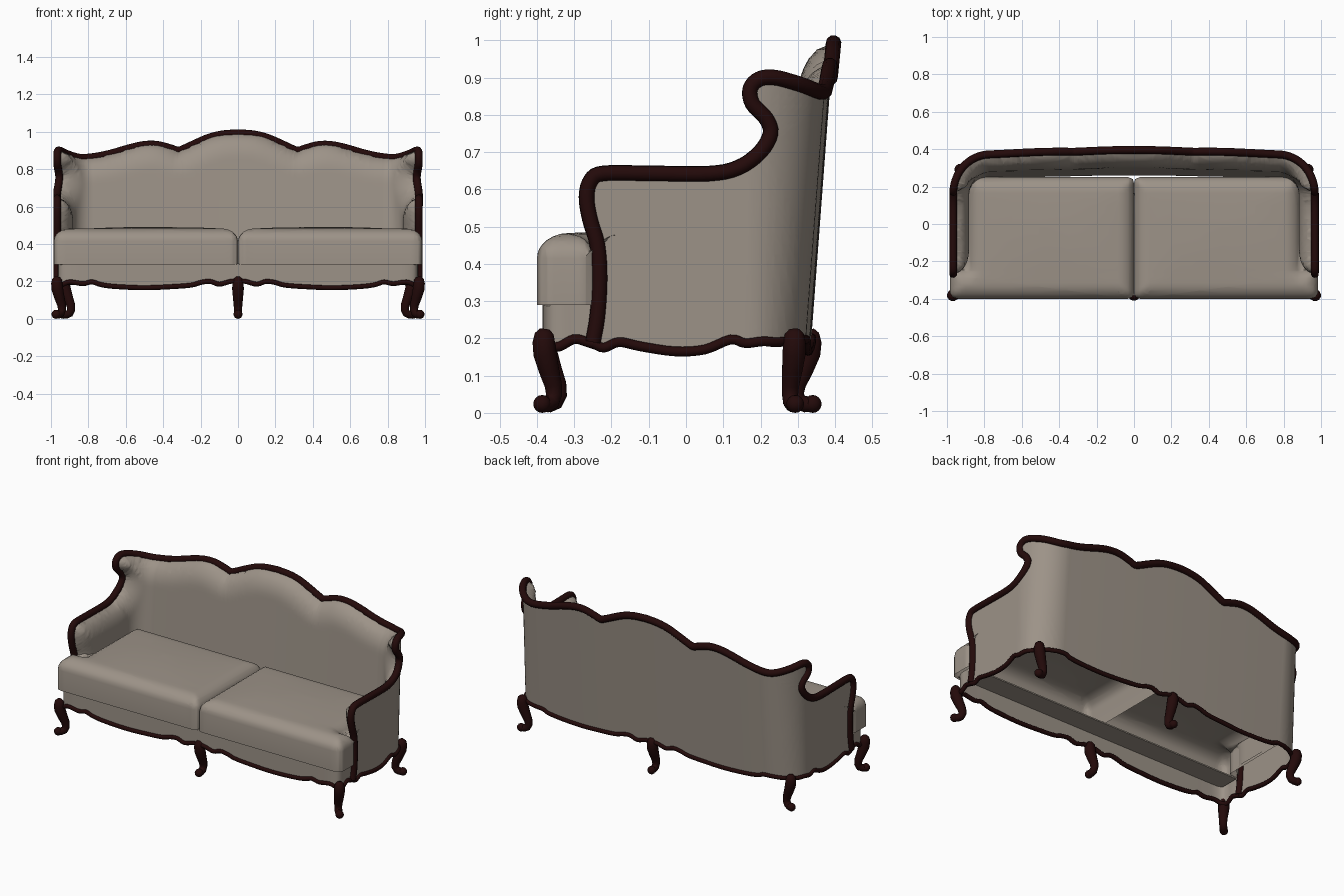
import bpy, bmesh, math
from mathutils import Vector

if "Cube" in bpy.data.objects:
    bpy.data.objects.remove(bpy.data.objects["Cube"])


def material(name, rgb):
    m = bpy.data.materials.new(name)
    m.diffuse_color = (*rgb, 1)
    m.use_nodes = True
    m.node_tree.nodes["Principled BSDF"].inputs["Base Color"].default_value = m.diffuse_color
    return m


FABRIC = material("grey beige fabric", (0.335, 0.29, 0.245))
WOOD = material("dark mahogany", (0.017, 0.003, 0.003))


def finish(name, bm, mat, angle=50, mirror=False):
    bmesh.ops.recalc_face_normals(bm, faces=bm.faces[:])
    me = bpy.data.meshes.new(name)
    bm.to_mesh(me)
    bm.free()
    me.materials.append(mat)
    me.polygons.foreach_set("use_smooth", [True] * len(me.polygons))
    me.set_sharp_from_angle(angle=math.radians(angle))
    ob = bpy.data.objects.new(name, me)
    bpy.context.collection.objects.link(ob)
    if mirror:
        ob.modifiers.new("mirror", 'MIRROR').merge_threshold = 0.001
    return ob


def smooth(pts, n=4):
    """Catmull-Rom curve through the points."""
    p = [Vector(q) for q in pts]
    p = [2 * p[0] - p[1]] + p + [2 * p[-1] - p[-2]]
    out = []
    for i in range(1, len(p) - 2):
        a, b, c, d = p[i - 1:i + 3]
        for k in range(n):
            t = k / n
            out.append(0.5 * (2 * b + (c - a) * t + (2 * a - 5 * b + 4 * c - d) * t * t
                              + (3 * b - a - 3 * c + d) * t ** 3))
    return out + [p[-2]]


def tube(name, pts, radii, sides=10):
    bm = bmesh.new()
    rings, nrm = [], None
    for i, p in enumerate(pts):
        t = (pts[min(i + 1, len(pts) - 1)] - pts[max(i - 1, 0)]).normalized()
        nrm = t.orthogonal() if nrm is None else nrm - t * nrm.dot(t)
        nrm.normalize()
        b = t.cross(nrm)
        angs = [2 * math.pi * k / sides for k in range(sides)]
        rings.append([bm.verts.new(p + radii[i] * (nrm * math.cos(a) + b * math.sin(a))) for a in angs])
    for r, q in zip(rings, rings[1:]):
        for k in range(sides):
            j = (k + 1) % sides
            bm.faces.new((r[k], r[j], q[j], q[k]))
    bm.faces.new(rings[0])
    bm.faces.new(rings[-1])
    return finish(name, bm, WOOD)


def both_sides(half):
    """Complete a half path that ends on x = 0."""
    return half + [Vector((-p.x, p.y, p.z)) for p in half[-2::-1]]


def dist(p, lines):
    best = 9
    for line in lines:
        for a, b in zip(line, line[1:]):
            ab = b - a
            t = max(0, min(1, (p - a).dot(ab) / max(ab.length_squared, 1e-12)))
            best = min(best, (p - a - ab * t).length)
    return best


def dome(d, r):
    return math.sqrt(max(0, 1 - (1 - min(d / r, 1)) ** 2))


def padded(lines, cuts_u, cuts_v, side_a, side_b, b_from):
    """Fill a flat outline, cut it into a grid, map it to two sheets joined along the outline.
    The second sheet only gets faces above the height b_from of the outline."""
    poly = [p for line in lines for p in line]
    if (poly[0] - poly[-1]).length < 1e-6:
        poly.pop()
    bm = bmesh.new()
    bm.faces.new([bm.verts.new((p.x, p.y, 0)) for p in poly])
    bmesh.ops.triangulate(bm, faces=bm.faces[:])
    for cuts, no in ((cuts_u, (1, 0, 0)), (cuts_v, (0, 1, 0))):
        for c in cuts:
            bmesh.ops.bisect_plane(bm, geom=bm.verts[:] + bm.edges[:] + bm.faces[:], dist=1e-5,
                                   plane_co=Vector(no) * c, plane_no=no)
    bm.verts.index_update()
    uv = [v.co.xy for v in bm.verts]
    ds = [dist(p, lines) for p in uv]
    out = bmesh.new()
    A = [out.verts.new(side_a(p.x, p.y, d)) for p, d in zip(uv, ds)]
    B = [out.verts.new(side_b(p.x, p.y, d)) for p, d in zip(uv, ds)]
    for f in bm.faces:
        idx = [v.index for v in f.verts]
        out.faces.new([A[i] for i in idx])
        if f.calc_center_median().y > b_from:
            out.faces.new([B[i] for i in reversed(idx)])
    for e in bm.edges:
        i, j = (v.index for v in e.verts)
        if e.is_boundary and dist((uv[i] + uv[j]) / 2, lines) < 1e-3:
            out.faces.new((A[i], A[j], B[j], B[i]))
    bm.free()
    bmesh.ops.remove_doubles(out, verts=out.verts[:], dist=1e-4)
    bmesh.ops.delete(out, geom=[v for v in out.verts if not v.link_faces], context='VERTS')
    return out


# Plan of the wrapped shell: straight arm, elliptical corner, gently bowed back
SX, Y0, EA, EB, CL, S_END = 0.967, 0.16, 0.197, 0.215, 0.32, 1.25


def shell_point(s, z, t=0.0):
    if s < Y0:
        return Vector((SX - t, s, z))
    if s < Y0 + CL:
        a = (s - Y0) / CL * math.pi / 2
        n = Vector((math.cos(a) / EA, math.sin(a) / EB)).normalized()
        x, y, w = SX - EA + EA * math.cos(a), Y0 + EB * math.sin(a), math.sin(a)
    else:
        x, n, w = S_END - s, Vector((0, 1)), 1
        y = Y0 + EB + 0.014 * (1 - (x / (SX - EA)) ** 2)
    return Vector((x - n.x * t, y - n.y * t + w * 0.075 * (z - 0.9), z))


# Outline of the shell (distance along plan, height) for one half
top = [(-.25, .19), (-.238, .26), (-.232, .36), (-.238, .45), (-.258, .52), (-.267, .58), (-.255, .625),
       (-.22, .643), (-.1, .643), (.06, .642), (.14, .658), (.2, .7), (.228, .75), (.215, .79), (.178, .83),
       (.172, .87), (.195, .896), (.235, .9), (.3, .885), (.4, .862)]
back_top = [(.77, .866), (.68, .884), (.58, .913), (.5, .93), (.43, .93), (.36, .912), (.32, .9),
            (.28, .914), (.22, .942), (.15, .971), (.08, .987), (0, .993)]
front_wave = [(0, .2), (.04, .2), (.1, .185), (.15, .2), (.2, .194), (.25, .18), (.35, .172), (.5, .166),
              (.65, .172), (.73, .182), (.78, .197), (.83, .188)]
side_wave = [(.28, .19), (.22, .192), (.16, .187), (.12, .197), (.05, .17), (-.03, .165), (-.12, .178),
             (-.18, .19), (-.22, .175), (-.25, .187)]
top_line = smooth(top + [(S_END - x, z) for x, z in back_top], 4)
low_line = smooth([(S_END - x, z) for x, z in front_wave[:-1]] + side_wave, 4)

# Upholstered arms and back, the inner padding ending under the cushions
bm = padded([top_line, low_line],
            [-0.25 + 0.025 * i for i in range(60)], [0.2 + 0.025 * i for i in range(32)],
            lambda s, z, d: shell_point(s, z),
            lambda s, z, d: shell_point(s, z, 0.086 * dome(d, 0.13)), 0.3)
finish("arms_and_back", bm, FABRIC, 60, True)

# Carved wooden rail along arms and back, and the lower trim
rail = both_sides([shell_point(p.x, p.y) for p in top_line])
tube("top_rail", rail, [0.021] * len(rail))
trim = both_sides([shell_point(p.x, p.y) for p in reversed(low_line)])
tube("side_and_back_trim", trim, [0.013] * len(trim), 8)

# Front apron with wavy lower trim
half = smooth([(.965, -.235, .18), (.962, -.265, .19), (.96, -.3, .198), (.96, -.34, .178), (.945, -.37, .18),
               (.9, -.383, .197)] + [(x, -.385, z) for x, z in reversed(front_wave)], 4)
apron_path = both_sides(half)
tube("front_trim", apron_path, [0.013] * len(apron_path), 8)
bm = bmesh.new()
cols = [(bm.verts.new(p), bm.verts.new((p.x, p.y, 0.297))) for p in apron_path]
for (a, b), (c, d) in zip(cols, cols[1:]):
    bm.faces.new((a, b, d, c))
finish("front_apron", bm, FABRIC)

# Narrow seat board closing the top of the apron
bm = bmesh.new()
bmesh.ops.create_cube(bm, size=1)
for v in bm.verts:
    v.co = (v.co.x * 1.9, -0.316 + v.co.y * 0.13, 0.291 + v.co.z * 0.008)
finish("seat_board", bm, FABRIC, 30)

# Two T-shaped seat cushions, hollow below
plan = [(.001, -.37), (.008, -.39), (.032, -.4), (.94, -.4), (.97, -.392), (.984, -.37), (.985, -.27),
        (.975, -.25), (.95, -.244), (.9, -.242), (.89, -.235), (.885, .2), (.87, .235), (.83, .25),
        (.03, .25), (.006, .24), (.001, .22), (.001, -.37)]
plan = [Vector(p) for p in plan]
steps = (.004, .012, .025, .045, .065, .085)
cu = [.001 + s for s in steps] + [.885 - s for s in steps] + [.985 - s for s in steps] + [.2, .35, .5, .65]
cv = [-.4 + s for s in steps] + [-.243 - s for s in steps[:4]] + [.25 - s for s in steps] + [-.2, -.1, 0, .1]
for side, label in ((1, "right"), (-1, "left")):
    bm = padded([plan], cu, cv,
                lambda x, y, d: Vector((side * x, y, .415 + .064 * dome(d, .08) + .011 * min(d / .25, 1))),
                lambda x, y, d: Vector((side * x, y, .29)), 9)
    finish("seat_cushion_" + label, bm, FABRIC, 60)

# Cabriole legs with scroll feet: (outward offset, height, radius)
leg_shape = [(0, .224, .014), (.002, .212, .026), (.004, .19, .031), (0, .16, .032), (-.016, .115, .028),
             (-.032, .075, .024), (-.035, .048, .022), (-.026, .03, .022), (-.008, .023, .022), (.006, .022, .02)]


def leg(name, x, y, dx, dy):
    out = Vector((dx, dy, 0)).normalized()
    pts = [Vector((x, y, z)) + out * o for o, z, r in leg_shape]
    tube(name, pts, [r for o, z, r in leg_shape], 12)
    foot = bmesh.new()
    bmesh.ops.create_uvsphere(foot, u_segments=12, v_segments=8, radius=0.024)
    bmesh.ops.translate(foot, verts=foot.verts[:], vec=Vector((x, y, 0.024)) + out * 0.01)
    finish(name + "_scroll", foot, WOOD)


for sx, label in ((1, "right"), (-1, "left")):
    leg("front_leg_" + label, sx * .966, -.379, sx, -1)
    leg("back_leg_" + label, sx * .925, .29, sx * .95, .3)
leg("front_leg_middle", 0, -.376, 0, -1)
leg("back_leg_middle", 0, .33, 0, 1)
